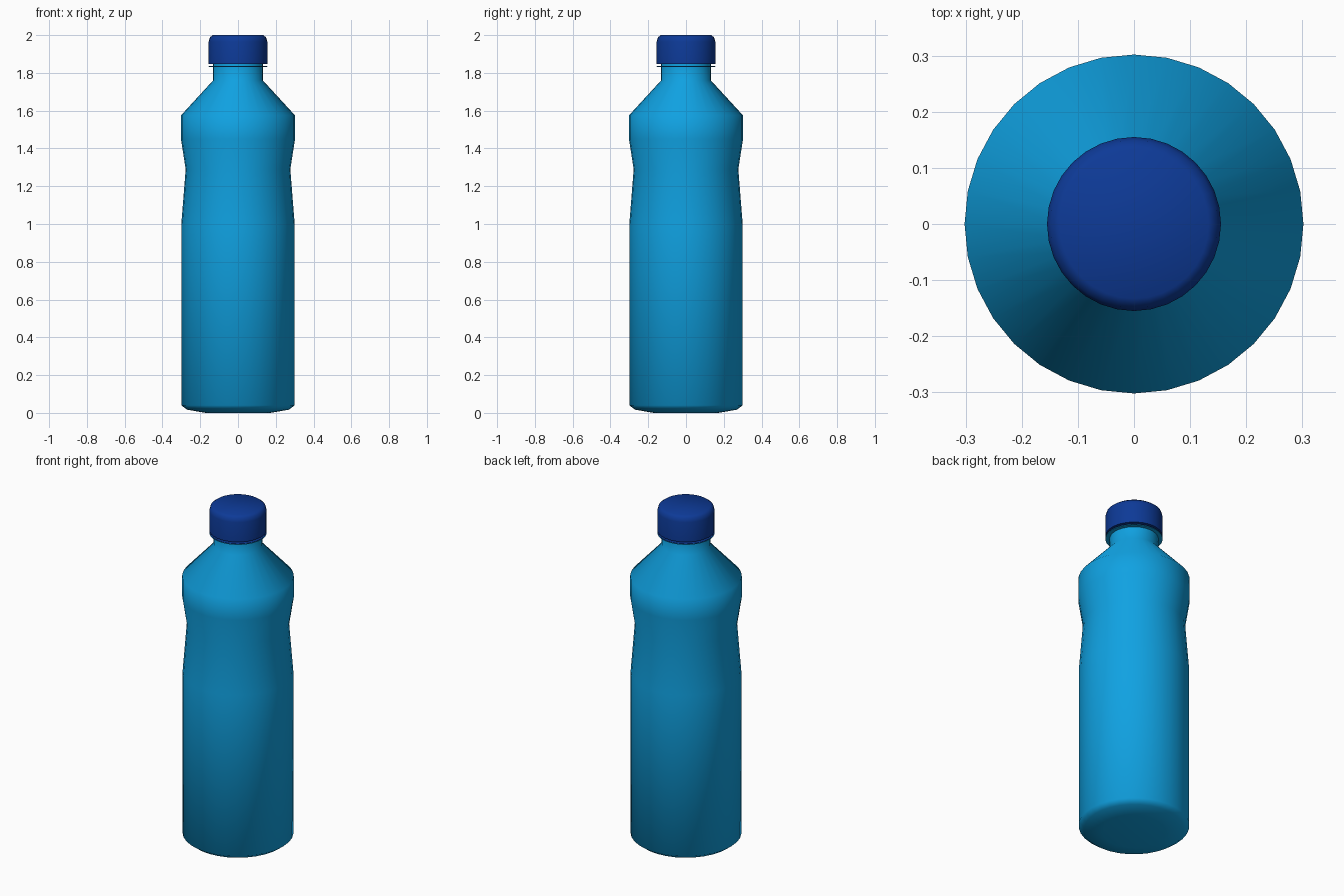
import bpy, bmesh, math

if "Cube" in bpy.data.objects:
    bpy.data.objects.remove(bpy.data.objects["Cube"])

SIDES = 32


def material(name, rgb):
    m = bpy.data.materials.new(name)
    m.diffuse_color = (*rgb, 1)
    m.use_nodes = True
    m.node_tree.nodes["Principled BSDF"].inputs["Base Color"].default_value = m.diffuse_color
    return m


bottle_blue = material("bottle_blue", (0.005, 0.36, 0.76))
cap_blue = material("cap_navy", (0.004, 0.042, 0.31))


def lathe(name, profile, mat, smooth_angle, close_start=False, close_end=False):
    """Spin (radius, height) points around the z axis."""
    bm = bmesh.new()
    rings = []
    for r, z in profile:
        rings.append([bm.verts.new((r * math.cos(2 * math.pi * i / SIDES),
                                    r * math.sin(2 * math.pi * i / SIDES), z))
                      for i in range(SIDES)])
    for a, b in zip(rings, rings[1:]):
        for i in range(SIDES):
            j = (i + 1) % SIDES
            bm.faces.new((a[i], a[j], b[j], b[i]))
    if close_start:
        bm.faces.new(rings[0][::-1])
    if close_end:
        bm.faces.new(rings[-1])
    mesh = bpy.data.meshes.new(name)
    bm.to_mesh(mesh)
    bm.free()
    mesh.materials.append(mat)
    ob = bpy.data.objects.new(name, mesh)
    bpy.context.collection.objects.link(ob)
    bpy.ops.object.select_all(action='DESELECT')
    ob.select_set(True)
    bpy.context.view_layer.objects.active = ob
    bpy.ops.object.shade_smooth_by_angle(angle=math.radians(smooth_angle))
    return ob


# Bottle body with rounded base, slim waist, shoulder and neck
lathe("bottle_body", [
    (0.17, 0.0), (0.27, 0.017), (0.30, 0.04), (0.30, 1.0), (0.277, 1.29),
    (0.302, 1.45), (0.302, 1.575), (0.132, 1.76), (0.132, 1.85)],
    bottle_blue, 60, close_start=True)

# Thin collar around the neck
lathe("neck_collar", [(0.13, 1.831), (0.155, 1.831), (0.155, 1.834), (0.13, 1.834)],
      bottle_blue, 30)

# Thin tamper ring lying on the collar
lathe("cap_ring", [(0.13, 1.835), (0.154, 1.835), (0.154, 1.837), (0.13, 1.837)],
      cap_blue, 30)

# Screw cap with rounded top edge
lathe("cap", [(0.155, 1.848), (0.155, 1.965), (0.149, 1.988), (0.133, 2.0)],
      cap_blue, 60, close_start=True, close_end=True)
